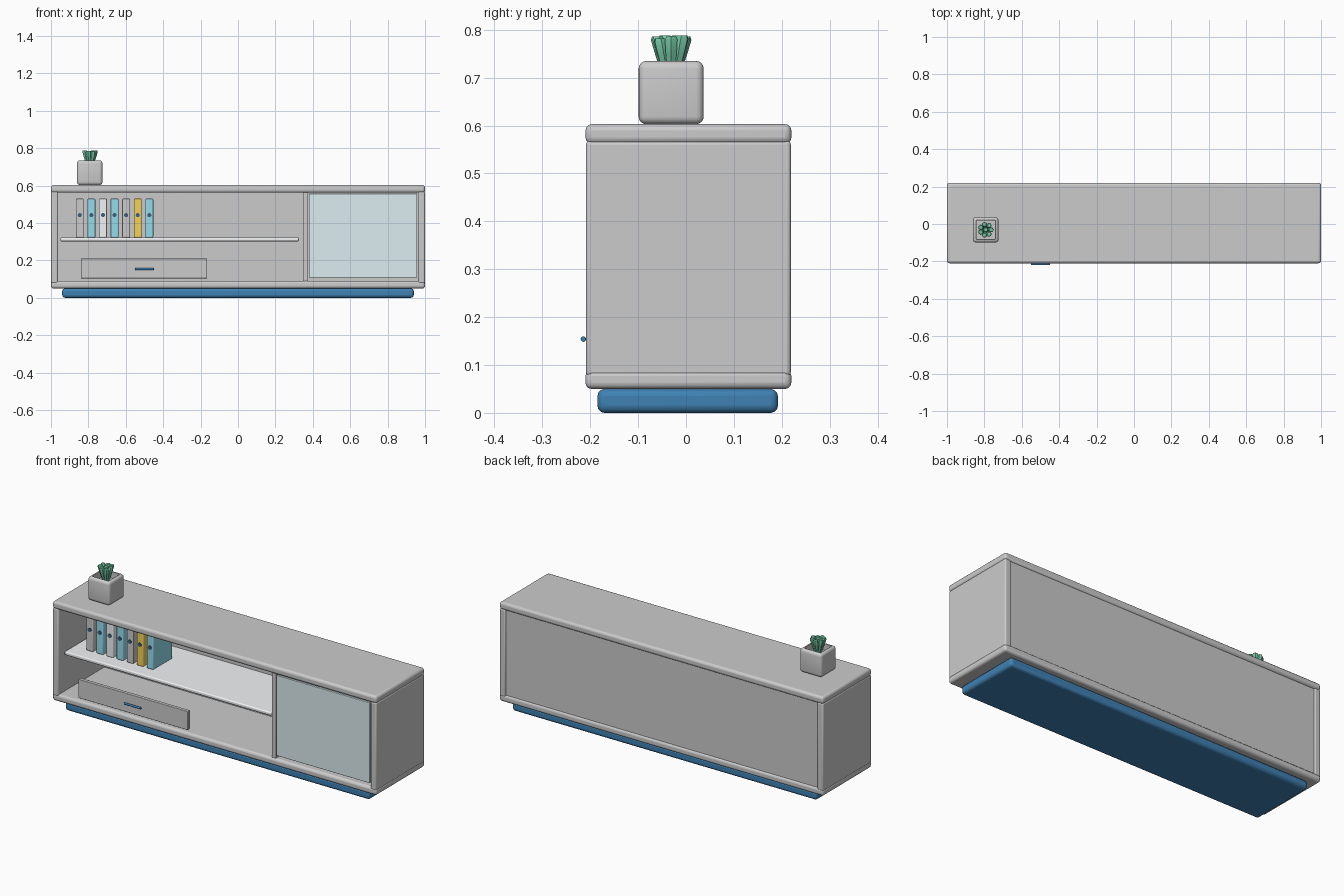
import bpy, bmesh, math, random
from mathutils import Vector, Matrix

if "Cube" in bpy.data.objects:
    bpy.data.objects.remove(bpy.data.objects["Cube"])

random.seed(4)


def material(name, rgb):
    m = bpy.data.materials.new(name)
    m.diffuse_color = (*rgb, 1)
    m.use_nodes = True
    m.node_tree.nodes["Principled BSDF"].inputs["Base Color"].default_value = m.diffuse_color
    return m


NAVY = material("navy", (0.05, 0.22, 0.45))
SKY = material("sky", (0.30, 0.72, 0.85))
PALE = material("pale", (0.88, 0.90, 0.92))
GLASS = material("glass", (0.72, 0.84, 0.88))
YELLOW = material("yellow", (0.90, 0.65, 0.10))
GREEN = material("green", (0.18, 0.58, 0.38))
DARK = material("dark", (0.05, 0.12, 0.20))


def finish(name, bm, mat=None, bevel=0, segments=3):
    bmesh.ops.recalc_face_normals(bm, faces=bm.faces)
    mesh = bpy.data.meshes.new(name)
    bm.to_mesh(mesh)
    bm.free()
    ob = bpy.data.objects.new(name, mesh)
    bpy.context.collection.objects.link(ob)
    if mat:
        mesh.materials.append(mat)
    if bevel:
        mod = ob.modifiers.new("bevel", 'BEVEL')
        mod.width, mod.segments = bevel, segments
    bpy.ops.object.select_all(action='DESELECT')
    bpy.context.view_layer.objects.active = ob
    ob.select_set(True)
    bpy.ops.object.shade_smooth_by_angle(angle=math.radians(35))
    return ob


def box_mesh(x, y, z):
    bm = bmesh.new()
    size = [b - a for a, b in (x, y, z)]
    mid = [(a + b) / 2 for a, b in (x, y, z)]
    bmesh.ops.create_cube(bm, size=1, matrix=Matrix.Translation(mid) @ Matrix.Diagonal((*size, 1)))
    return bm


def box(name, x, y, z, mat=None, bevel=0):
    return finish(name, box_mesh(x, y, z), mat, bevel)


def rod(name, center, radius, depth, axis, mat, bevel=0):
    bm = bmesh.new()
    rot = Vector((0, 0, 1)).rotation_difference(Vector(axis)).to_matrix().to_4x4()
    bmesh.ops.create_cone(bm, cap_ends=True, segments=16, radius1=radius, radius2=radius,
                          depth=depth, matrix=Matrix.Translation(center) @ rot)
    return finish(name, bm, mat, bevel)


# Cabinet shell
FRONT, BACK = -0.21, 0.22
box("plinth", (-0.94, 0.94), (-0.185, 0.192), (0, 0.05), NAVY, 0.015)
box("bottom_board", (-1, 1), (FRONT, BACK), (0.05, 0.09), None, 0.013)
box("top_board", (-1, 1), (FRONT, BACK), (0.562, 0.603), None, 0.013)
for side, s in (("left", -1), ("right", 1)):
    box(side + "_side", tuple(sorted((s * 0.962, s * 0.999))), (FRONT + 0.001, BACK - 0.001),
        (0.077, 0.568), None, 0.008)
box("back_panel", (-0.965, 0.965), (0.195, 0.212), (0.08, 0.57))
box("divider", (0.347, 0.375), (-0.20, 0.20), (0.085, 0.567), None, 0.003)

# Interior shelf and glass door
box("shelf", (-0.95, 0.325), (-0.175, 0.197), (0.302, 0.322), PALE, 0.006)
box("glass_door", (0.38, 0.957), (-0.205, -0.192), (0.108, 0.557), GLASS, 0.002)

# Drawer front with bar handle
box("drawer_front", (-0.84, -0.165), (-0.207, -0.187), (0.104, 0.209), None, 0.003)
rod("drawer_handle", (-0.5, -0.2145, 0.154), 0.0055, 0.104, (1, 0, 0), NAVY, 0.002)

# Row of binders with finger holes on the spines
for i, mat in enumerate((None, SKY, PALE, SKY, None, YELLOW, SKY)):
    x = -0.846 + i * 0.062
    box(f"binder_{i + 1}", (x - 0.021, x + 0.021), (-0.10, 0.07), (0.322, 0.53), mat, 0.005)
    rod(f"binder_hole_{i + 1}", (x, -0.10, 0.442), 0.011, 0.006, (0, 1, 0), DARK)

# Square planter, hollowed from the top
PX, PY = -0.793, -0.031
bm = box_mesh((PX - 0.068, PX + 0.068), (PY - 0.068, PY + 0.068), (0.603, 0.735))
top = max(bm.faces, key=lambda f: f.calc_center_median().z)
bmesh.ops.bevel(bm, geom=list(bm.edges), offset=0.016, segments=4, profile=0.5, affect='EDGES')
top = max(bm.faces, key=lambda f: (round(f.calc_center_median().z, 4), f.calc_area()))
bmesh.ops.inset_region(bm, faces=[top], thickness=0.003)
bmesh.ops.translate(bm, verts=top.verts, vec=(0, 0, -0.001))
ret = bmesh.ops.extrude_discrete_faces(bm, faces=[top])
bmesh.ops.translate(bm, verts=ret["faces"][0].verts, vec=(0, 0, -0.035))
finish("planter", bm)

# Low-poly succulent leaves, widening and leaning outward
for i in range(8):
    a = i * math.tau / 7
    lean = 0 if i == 7 else 0.030
    foot = Vector((PX + 0.3 * lean * math.cos(a), PY + 0.3 * lean * math.sin(a), 0.695))
    tip = Vector((PX + lean * math.cos(a), PY + lean * math.sin(a),
                  0.789 - random.uniform(0, 0.008)))
    bm = bmesh.new()
    rings = []
    for t, r in ((0, 0.007), (0.6, 0.013), (0.92, 0.015), (1, 0.011)):
        c = foot.lerp(tip, t)
        rings.append([bm.verts.new(c + Vector((r * math.cos(a + k * math.tau / 6),
                                               r * math.sin(a + k * math.tau / 6), 0)))
                      for k in range(6)])
    for lo, hi in zip(rings, rings[1:]):
        for k in range(6):
            bm.faces.new((lo[k], lo[(k + 1) % 6], hi[(k + 1) % 6], hi[k]))
    bm.faces.new(rings[0][::-1])
    bm.faces.new(rings[-1])
    finish(f"leaf_{i + 1}", bm, GREEN)
